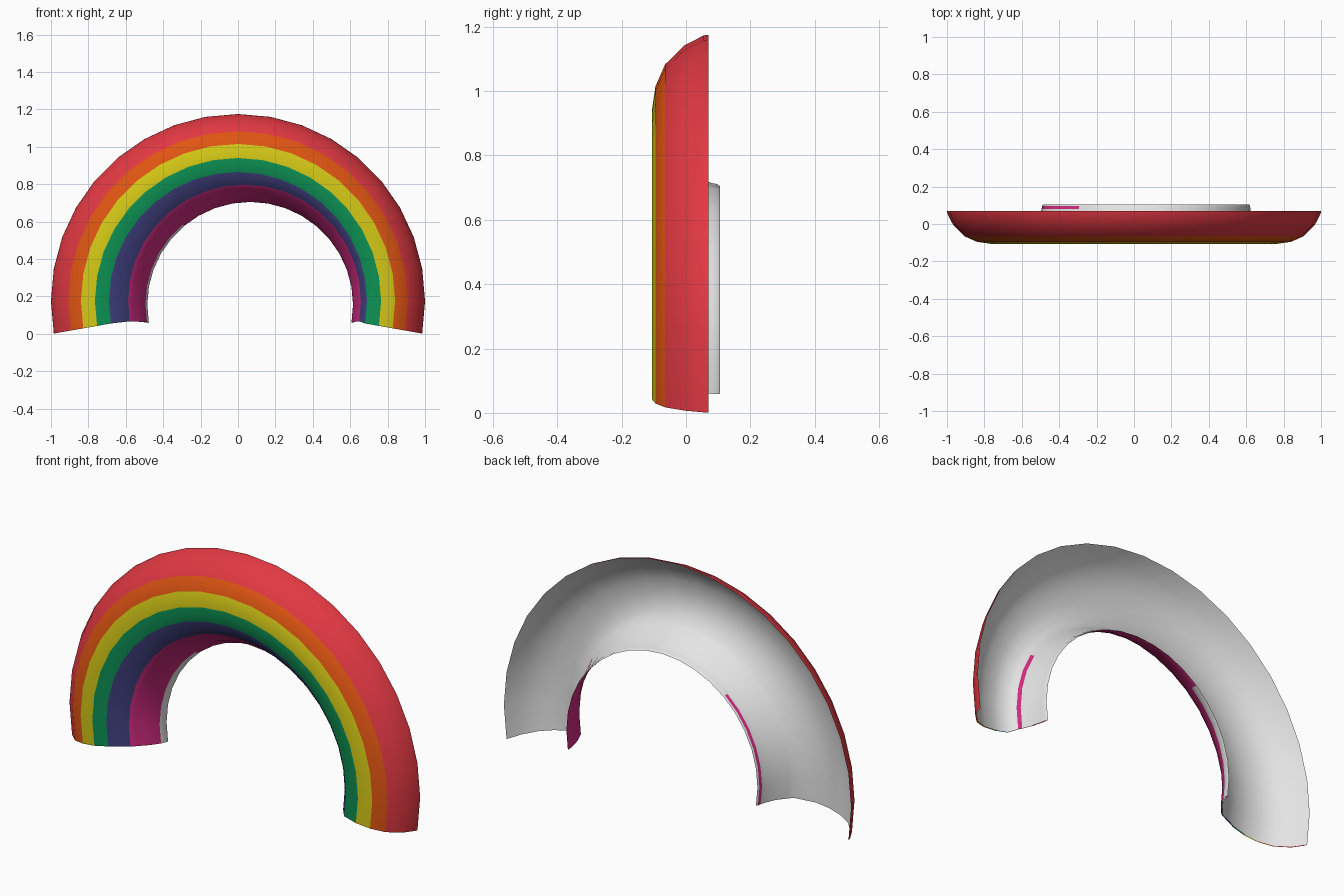
import bpy, bmesh, math

if "Cube" in bpy.data.objects:
    bpy.data.objects.remove(bpy.data.objects["Cube"])

def material(name, rgb):
    m = bpy.data.materials.new(name)
    m.diffuse_color = (*rgb, 1)
    m.use_nodes = True
    m.node_tree.nodes["Principled BSDF"].inputs["Base Color"].default_value = m.diffuse_color
    return m

MATS = [material("red", (0.76, 0.04, 0.055)),
        material("orange", (0.74, 0.09, 0.006)),
        material("yellow", (0.66, 0.58, 0.008)),
        material("green", (0.004, 0.29, 0.09)),
        material("indigo", (0.05, 0.05, 0.21)),
        material("magenta", (0.65, 0.025, 0.22)),
        material("light grey", (0.78, 0.78, 0.78))]
RED, ORANGE, YELLOW, GREEN, INDIGO, MAGENTA, GREY = range(7)

# Cross-section from the outer back rim, round the front, to the inner back rim:
# ring radius, y, ring centre x, ring centre z, colour of the row that follows
PROFILE = [(1.000, 0.070, 0, 0.175, RED),
           (0.998, 0.055, 0, 0.175, RED),
           (0.967, -0.005, 0, 0.175, RED),
           (0.908, -0.065, 0, 0.175, ORANGE),
           (0.840, -0.095, 0, 0.175, YELLOW),
           (0.765, -0.106, 0, 0.175, GREEN),
           (0.690, -0.098, 0, 0.175, INDIGO),
           (0.622, -0.060, 0.035, 0.175, MAGENTA),
           (0.608, -0.040, 0.040, 0.172, MAGENTA),
           (0.576, 0.010, 0.052, 0.165, MAGENTA),
           (0.557, 0.062, 0.062, 0.158, MAGENTA),
           (0.552, 0.080, 0.064, 0.156, MAGENTA),
           (0.550, 0.097, 0.065, 0.155, MAGENTA),
           (0.550, 0.105, 0.065, 0.155, MAGENTA)]
STEPS = 20          # 10 degree steps from -10 to 190

def sheet(name, profile, colour, flip):
    """Sweep the profile round the arch; colour(row, step) picks the material."""
    bm = bmesh.new()
    grid = []
    for i in range(STEPS + 1):
        a = math.radians(-10 + 10 * i)
        grid.append([bm.verts.new((cx + r * math.cos(a), y, cz + r * math.sin(a)))
                     for r, y, cx, cz, _ in profile])
    for i in range(STEPS):
        for j in range(len(profile) - 1):
            quad = [grid[i][j], grid[i + 1][j], grid[i + 1][j + 1], grid[i][j + 1]]
            f = bm.faces.new(quad[::-1] if flip else quad)
            f.smooth = True
            f.material_index = colour(j, i)
    me = bpy.data.meshes.new(name)
    bm.to_mesh(me)
    bm.free()
    for m in MATS:
        me.materials.append(m)
    ob = bpy.data.objects.new(name, me)
    bpy.context.collection.objects.link(ob)
    return ob

# Striped outside; the lining wraps over the inner rim of the left leg
def outside(j, i):
    return GREY if j >= 10 and i >= 14 else PROFILE[j][4]

# Grey lining with a thin magenta stripe inside each leg
def inside(j, i):
    left = j == 11 and i >= 14
    right = j == 7 and i < 4
    return MAGENTA if left or right else GREY

# Lining profile: pulled slightly towards the middle of the tube, rims shared
lining = []
for k, (r, y, cx, cz, c) in enumerate(PROFILE):
    if 0 < k < len(PROFILE) - 1:
        dr, dy = 0.77 - r, 0.1 - y
        d = math.hypot(dr, dy)
        r, y = r + 0.006 * dr / d, y + 0.006 * dy / d
    lining.append((r, y, cx, cz, c))

sheet("rainbow_stripes", PROFILE, outside, False)
sheet("rainbow_lining", lining, inside, True)
